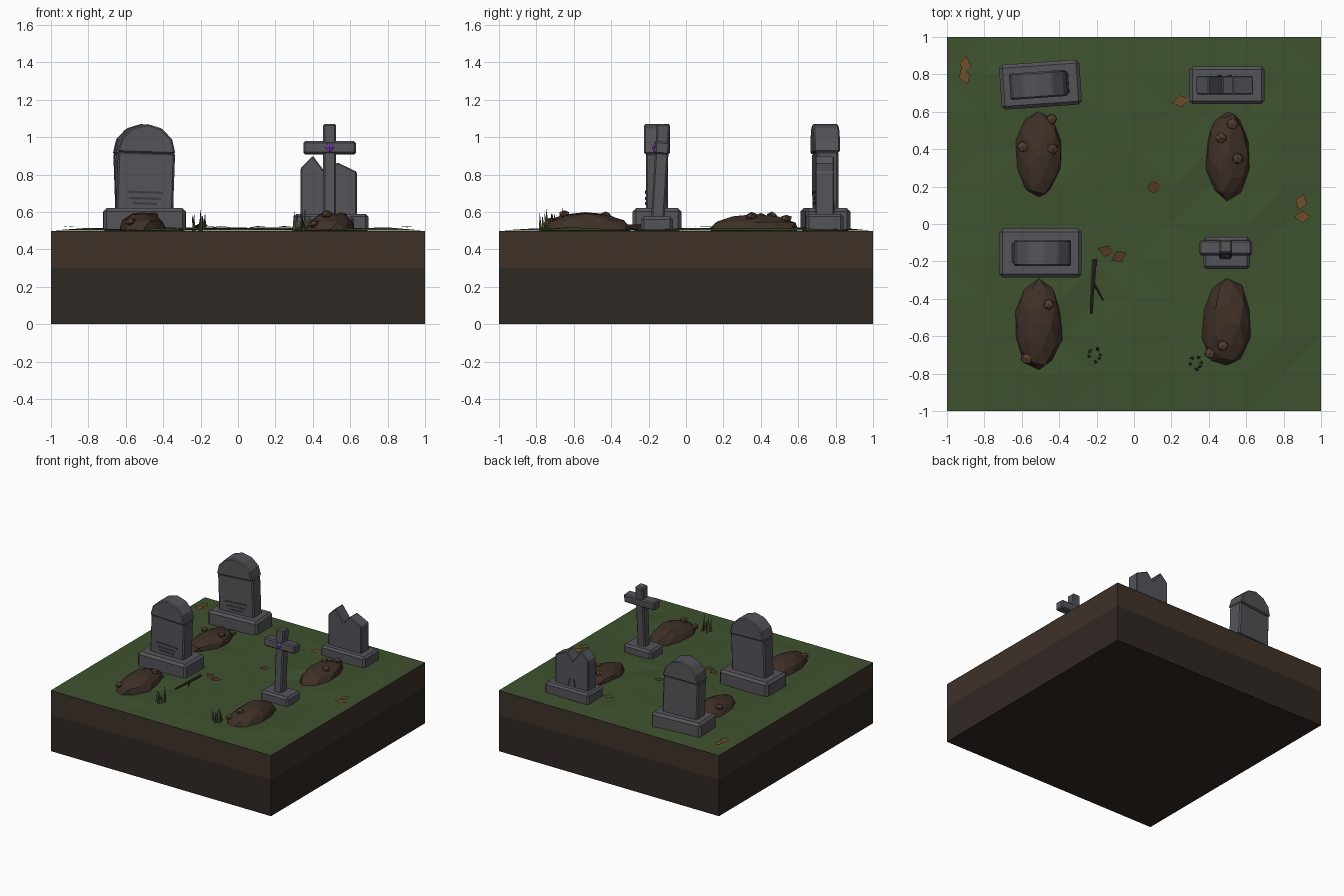
import bpy, bmesh, math, random
from mathutils import Matrix, Vector

if "Cube" in bpy.data.objects:
    bpy.data.objects.remove(bpy.data.objects["Cube"])

random.seed(7)
rad = math.radians


def mat(name, r, g, b):
    m = bpy.data.materials.new(name)
    m.diffuse_color = (r, g, b, 1)
    m.use_nodes = True
    m.node_tree.nodes["Principled BSDF"].inputs["Base Color"].default_value = m.diffuse_color
    return m


STONE = mat("stone", 0.09, 0.088, 0.1)
GROOVE = mat("groove", 0.045, 0.044, 0.05)
GRASS = mat("grass", 0.05, 0.085, 0.028)
SOIL = mat("soil", 0.05, 0.032, 0.022)
DEEP = mat("deep_soil", 0.03, 0.021, 0.017)
MOUND = mat("mound_earth", 0.05, 0.03, 0.021)
CLOD = mat("clod", 0.085, 0.048, 0.028)
LEAVES = [mat("leaf_orange", 0.16, 0.075, 0.025), mat("leaf_brown", 0.09, 0.042, 0.02)]
BLADE = mat("dry_grass", 0.06, 0.07, 0.03)
TWIG = mat("twig", 0.04, 0.025, 0.018)
GEM = mat("gem", 0.22, 0.06, 0.58)


def finish(bm, name, material, m=Matrix(), bevel=0):
    bmesh.ops.recalc_face_normals(bm, faces=bm.faces)
    me = bpy.data.meshes.new(name)
    bm.to_mesh(me)
    bm.free()
    me.materials.append(material)
    ob = bpy.data.objects.new(name, me)
    ob.matrix_world = m
    bpy.context.collection.objects.link(ob)
    if bevel:
        mod = ob.modifiers.new("bevel", "BEVEL")
        mod.width, mod.segments = bevel, 1
    return ob


def box(name, size, loc, material, m=Matrix(), bevel=0):
    bm = bmesh.new()
    bmesh.ops.create_cube(bm, size=1, matrix=Matrix.Translation(loc) @ Matrix.Diagonal((*size, 1)))
    return finish(bm, name, material, m, bevel)


def prism(name, pts, depth, material, m=Matrix(), bevel=0):
    """Extrude an x-z profile along y, centred."""
    bm = bmesh.new()
    f = bm.faces.new([bm.verts.new((x, -depth / 2, z)) for x, z in pts])
    ext = bmesh.ops.extrude_face_region(bm, geom=[f])
    bmesh.ops.translate(bm, vec=(0, depth, 0),
                        verts=[v for v in ext["geom"] if isinstance(v, bmesh.types.BMVert)])
    return finish(bm, name, material, m, bevel)


def rod(name, a, b, r1, r2, sides, material):
    a, b = Vector(a), Vector(b)
    m = Matrix.Translation((a + b) / 2) @ (b - a).to_track_quat("Z", "Y").to_matrix().to_4x4()
    bm = bmesh.new()
    bmesh.ops.create_cone(bm, cap_ends=True, segments=sides, radius1=r1, radius2=r2,
                          depth=(b - a).length)
    return finish(bm, name, material, m)


def place(x, y, z, turn=0, side=0, back=0):
    return (Matrix.Translation((x, y, z)) @ Matrix.Rotation(rad(turn), 4, "Z")
            @ Matrix.Rotation(rad(side), 4, "Y") @ Matrix.Rotation(rad(back), 4, "X"))


# Ground block: two soil layers and a faceted grass sheet
box("deep_soil_layer", (2, 2, 0.3), (0, 0, 0.15), DEEP)
box("top_soil_layer", (2, 2, 0.198), (0, 0, 0.399), SOIL)
bm = bmesh.new()
bmesh.ops.create_grid(bm, x_segments=10, y_segments=10, size=1)
for v in bm.verts:
    edge = max(abs(v.co.x), abs(v.co.y)) > 0.99
    v.co.z = 0.5 if edge else random.uniform(0.503, 0.518)
bmesh.ops.triangulate(bm, faces=bm.faces)
finish(bm, "grass_surface", GRASS)


# Rounded headstones: plinth, body, faceted arch, worn grooves
def headstone(x, y, turn, lean, w, d):
    box("headstone_plinth", (w, d, 0.13), (0, 0, 0.055), STONE, place(x, y, 0.5, turn), 0.018)
    m = place(x, y, 0.6, turn, lean)
    box("headstone_body", (0.305, 0.12, 0.34), (0, 0, 0.15), STONE, m, 0.01)
    arch = [(0.155 * math.cos(rad(a)), 0.315 + 0.155 * math.sin(rad(a))) for a in range(0, 181, 30)]
    prism("headstone_arch", arch, 0.14, STONE, m, 0.008)
    for z, gw in ((0.105, 0.19), (0.072, 0.17), (0.045, 0.13)):
        box("worn_groove", (gw, 0.006, 0.012), (0, -0.06, z), GROOVE, m)


headstone(-0.5, -0.155, 0, 2, 0.44, 0.26)
headstone(-0.5, 0.745, 4, -2, 0.43, 0.24)

# Broken headstone
box("broken_stone_plinth", (0.4, 0.2, 0.1), (0, 0, 0.04), STONE, place(0.497, 0.742, 0.5), 0.015)
broken = [(-0.155, 0.03), (0.145, 0.03), (0.145, 0.315), (0.04, 0.365),
          (0.015, 0.335), (-0.015, 0.3), (-0.09, 0.4), (-0.155, 0.335)]
prism("broken_stone_slab", broken, 0.1, STONE, place(0.49, 0.742, 0.5), 0.006)
for cx, tilt in ((-0.03, 14), (0.02, -12)):
    box("crack", (0.008, 0.006, 0.06), (0, 0, 0), GROOVE, place(0.49 + cx, 0.793, 0.625, 0, tilt))

# Stone cross with gem, leaning back
box("cross_plinth", (0.25, 0.17, 0.09), (0, 0, 0.03), STONE, place(0.495, -0.155, 0.5), 0.015)
m = place(0.49, -0.155, 0.5, 0, 0, -3.5)
box("cross_post", (0.07, 0.072, 0.55), (0, 0, 0.295), STONE, m, 0.009)
box("cross_arm", (0.28, 0.078, 0.068), (0, 0, 0.443), STONE, m, 0.009)
bm = bmesh.new()
bmesh.ops.create_uvsphere(bm, u_segments=4, v_segments=2, radius=1,
                          matrix=Matrix.Translation((0, -0.04, 0.443)) @ Matrix.Diagonal((0.024, 0.015, 0.03, 1)))
finish(bm, "gem", GEM, m)


# Grave mounds with clods on top
def mound(x, y, rx, ry, clods, h=0.095):
    bm = bmesh.new()
    bmesh.ops.create_icosphere(bm, subdivisions=2, radius=1)
    for v in bm.verts:
        v.co *= random.uniform(0.93, 1.06)
        v.co = Vector((v.co.x * rx, v.co.y * ry, max(v.co.z * h, -0.02)))
    finish(bm, "grave_mound", MOUND, place(x, y, 0.505))
    for cx, cy in clods:
        k = max(0.05, 1 - ((cx - x) / rx) ** 2 - ((cy - y) / ry) ** 2)
        bm = bmesh.new()
        bmesh.ops.create_icosphere(bm, subdivisions=1, radius=0.032)
        for v in bm.verts:
            v.co *= random.uniform(0.9, 1.1)
            v.co.z *= 0.7
        finish(bm, "earth_clod", CLOD, place(cx, cy, 0.508 + h * math.sqrt(k), random.uniform(0, 90)))


mound(-0.51, 0.37, 0.125, 0.235, [(-0.44, 0.56), (-0.595, 0.415), (-0.435, 0.4)], 0.08)
mound(0.5, 0.37, 0.118, 0.24, [(0.525, 0.535), (0.465, 0.46), (0.555, 0.35)], 0.08)
mound(-0.51, -0.54, 0.13, 0.24, [(-0.455, -0.43), (-0.575, -0.72)])
mound(0.495, -0.53, 0.133, 0.24, [(0.405, -0.69), (0.475, -0.65)])

# Fallen leaves
leaf = [(-0.045, 0.0), (0.0, -0.032), (0.045, 0.004), (0.002, 0.034)]
for i, (x, y, turn) in enumerate([(-0.9, 0.85, 80), (0.25, 0.655, 10), (0.105, 0.195, 5), (-0.905, 0.79, 110),
                                  (0.895, 0.115, 70), (0.9, 0.037, 0), (-0.15, -0.145, -20), (-0.08, -0.175, 25)]):
    bm = bmesh.new()
    bm.faces.new([bm.verts.new((px, py, 0.004 * (j % 2))) for j, (px, py) in enumerate(leaf)])
    finish(bm, "fallen_leaf", LEAVES[0 if i in (0, 3, 4, 5, 1) else 1],
           place(x, y, 0.519, turn, random.uniform(-3, 3), random.uniform(-3, 3)))

# Twig
rod("twig_stem", (-0.21, -0.19, 0.524), (-0.23, -0.48, 0.52), 0.012, 0.007, 5, TWIG)
rod("twig_branch", (-0.213, -0.32, 0.522), (-0.165, -0.41, 0.528), 0.007, 0.004, 5, TWIG)

# Dry grass tufts
for x, y in ((-0.21, -0.7), (0.33, -0.74)):
    for i in range(6):
        a = i * 2.4
        p = Vector((x + 0.03 * math.cos(a), y + 0.035 * math.sin(a), 0.5))
        tip = p + Vector((random.uniform(-0.015, 0.015), random.uniform(-0.02, 0.02), random.uniform(0.08, 0.13)))
        rod("grass_blade", p, tip, 0.012, 0, 3, BLADE)
